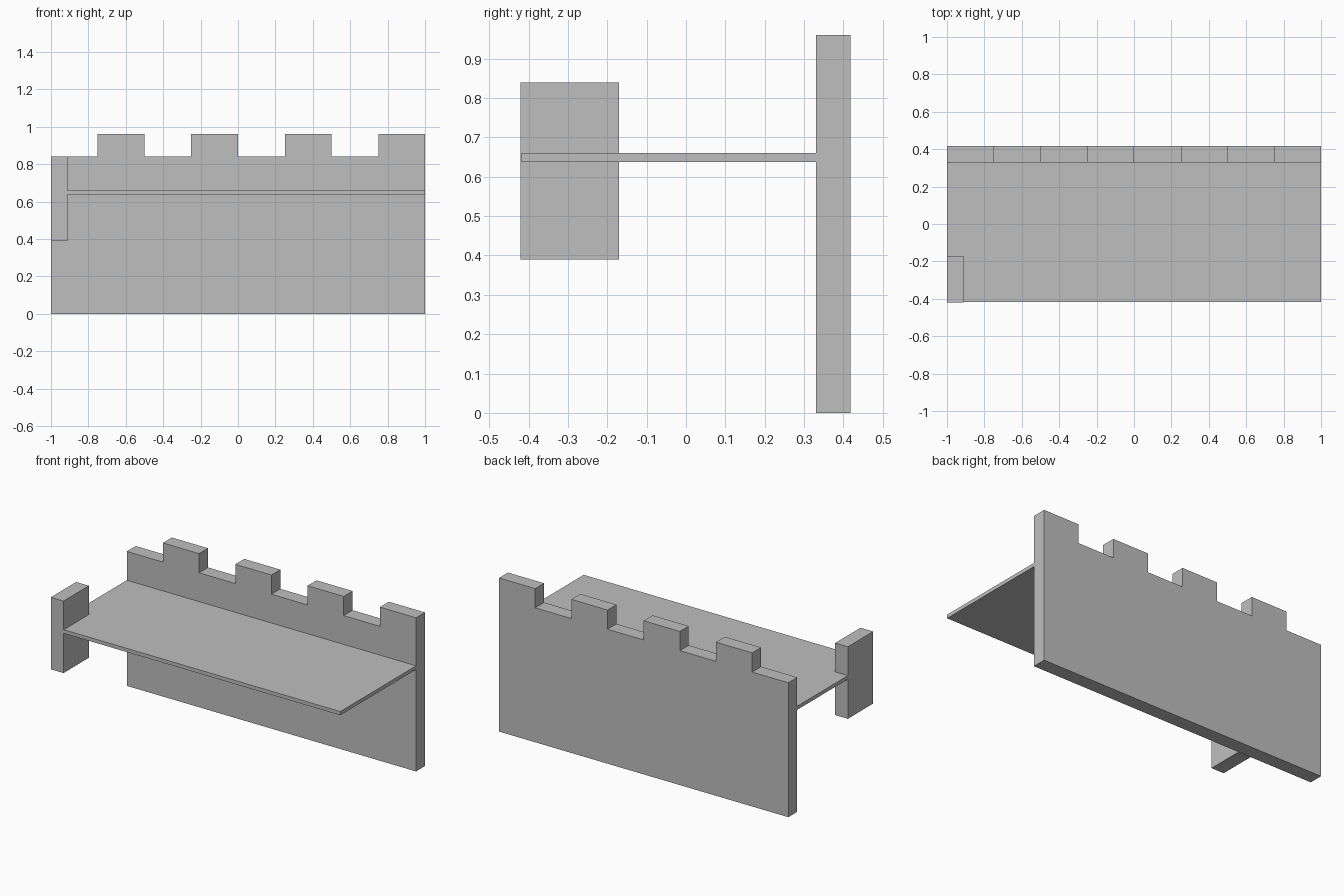
import bpy, bmesh

if "Cube" in bpy.data.objects:
    bpy.data.objects.remove(bpy.data.objects["Cube"])

stone = bpy.data.materials.new("stone_grey")
stone.diffuse_color = (0.52, 0.52, 0.52, 1)
stone.use_nodes = True
stone.node_tree.nodes["Principled BSDF"].inputs["Base Color"].default_value = stone.diffuse_color


def finish(name, bm):
    bmesh.ops.recalc_face_normals(bm, faces=bm.faces)
    mesh = bpy.data.meshes.new(name)
    bm.to_mesh(mesh)
    bm.free()
    mesh.materials.append(stone)
    obj = bpy.data.objects.new(name, mesh)
    bpy.context.collection.objects.link(obj)
    return obj


def box(name, lo, hi):
    bm = bmesh.new()
    bmesh.ops.create_cube(bm, size=1)
    for v in bm.verts:
        v.co = [lo[i] if v.co[i] < 0 else hi[i] for i in range(3)]
    return finish(name, bm)


# Wall with a stepped battlement outline, extruded through its thickness
FRONT, BACK = 0.33, 0.418
LOW, HIGH = 0.84, 0.96
outline = [(1, 0), (-1, 0)]
for i in range(8):
    z = HIGH if i % 2 else LOW
    x = -1 + 0.25 * i
    outline += [(x, z), (x + 0.25, z)]
bm = bmesh.new()
face = bm.faces.new([bm.verts.new((x, FRONT, z)) for x, z in outline])
out = bmesh.ops.extrude_face_region(bm, geom=[face])
for item in out["geom"]:
    if isinstance(item, bmesh.types.BMVert):
        item.co.y = BACK
finish("battlement_wall", bm)

# Walkway projecting from the wall
box("walkway", (-1, -0.418, 0.637), (1, FRONT, 0.66))

# Short end panel at the outer left corner
box("corner_panel", (-1, -0.42, 0.39), (-0.912, -0.17, 0.84))
